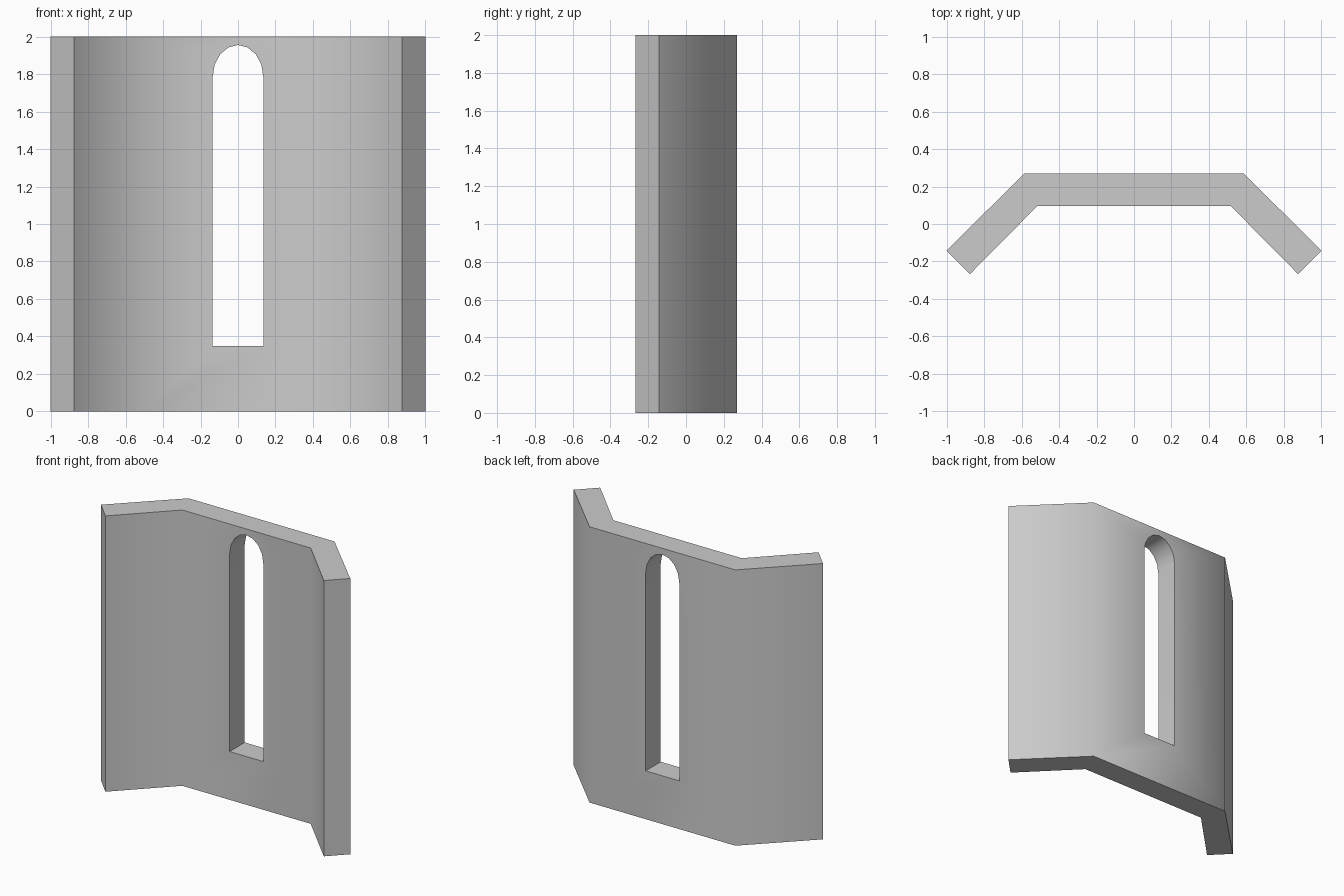
import bpy
import bmesh
from math import cos, sin, pi, radians

cube = bpy.data.objects.get("Cube")
if cube:
    bpy.data.objects.remove(cube, do_unlink=True)

grey = bpy.data.materials.new("plain grey")
grey.use_nodes = True
colour = (0.6, 0.6, 0.6, 1)
grey.diffuse_color = colour
grey.node_tree.nodes["Principled BSDF"].inputs["Base Color"].default_value = colour


def extruded(name, points, direction):
    """Solid made by sweeping a flat outline along a direction."""
    bm = bmesh.new()
    face = bm.faces.new([bm.verts.new(p) for p in points])
    swept = bmesh.ops.extrude_face_region(bm, geom=[face])["geom"]
    verts = [g for g in swept if isinstance(g, bmesh.types.BMVert)]
    bmesh.ops.translate(bm, verts=verts, vec=direction)
    bmesh.ops.recalc_face_normals(bm, faces=bm.faces)
    mesh = bpy.data.meshes.new(name)
    bm.to_mesh(mesh)
    bm.free()
    mesh.materials.append(grey)
    obj = bpy.data.objects.new(name, mesh)
    bpy.context.collection.objects.link(obj)
    return obj


# Wall with two angled wings, from a mirrored plan outline
half = [(0.515, 0.097), (0.876, -0.268), (1, -0.142), (0.585, 0.27)]
plan = half + [(-x, y) for x, y in reversed(half)]
wall = extruded("angled_wall", [(x, y, 0) for x, y in plan], (0, 0, 2))

# Arched window opening
width, sill, spring, rise, steps = 0.135, 0.35, 1.785, 0.17, 8
arch = [(width * cos(pi * i / steps), spring + rise * sin(pi * i / steps))
        for i in range(steps + 1)]
outline = [(-width, sill), (width, sill)] + arch
cutter = extruded("window_cutter", [(x, -0.2, z) for x, z in outline], (0, 0.8, 0))
cutter.hide_render = True

cut = wall.modifiers.new("window", "BOOLEAN")
cut.operation = "DIFFERENCE"
cut.solver = "EXACT"
cut.object = cutter
bpy.ops.object.select_all(action="DESELECT")
bpy.context.view_layer.objects.active = wall
wall.select_set(True)
bpy.ops.object.modifier_apply(modifier=cut.name)
bpy.data.objects.remove(cutter, do_unlink=True)

# Shading flows over the bends and stays crisp at square edges
bpy.ops.object.shade_smooth_by_angle(angle=radians(60))
